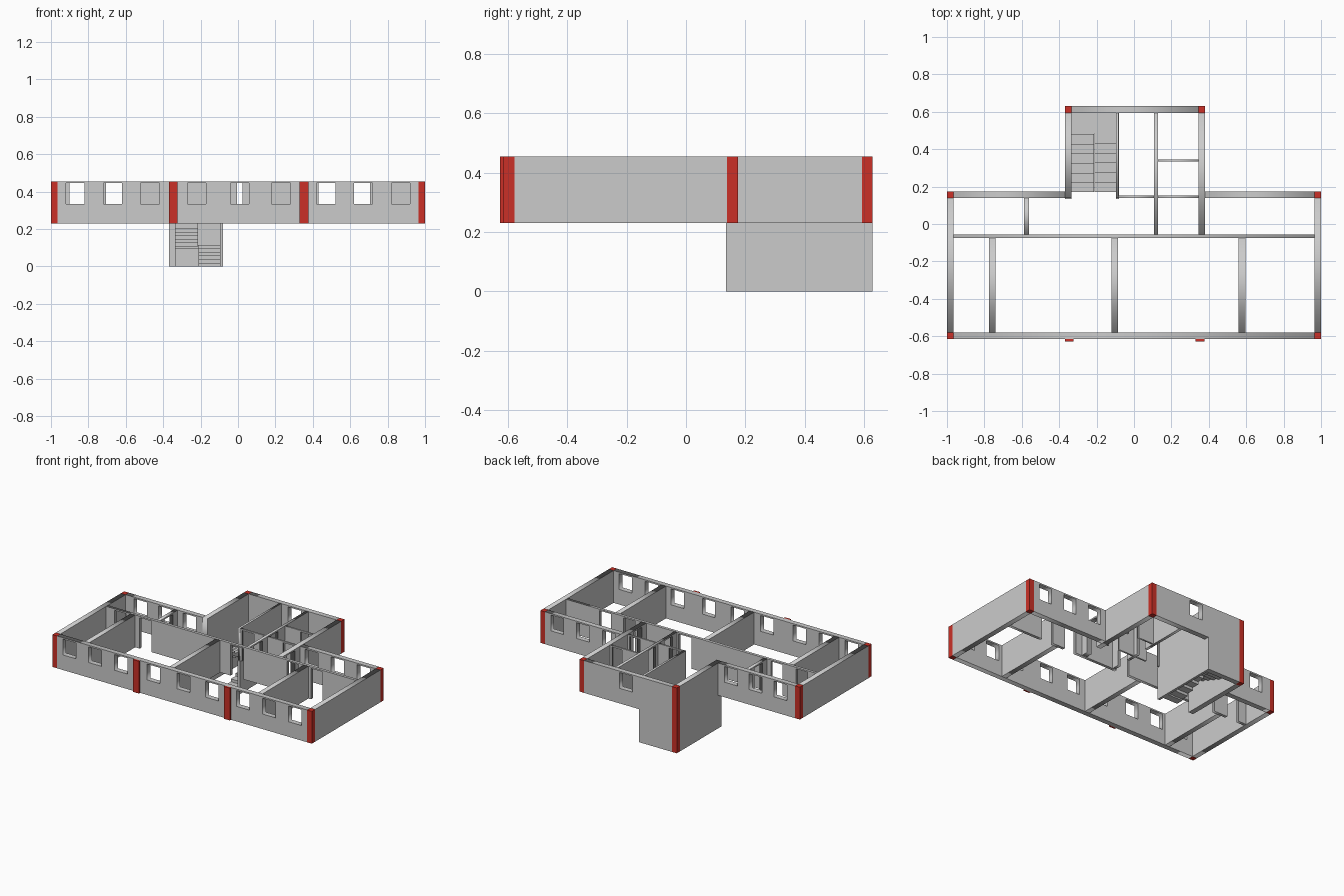
import bpy
from math import pi

if "Cube" in bpy.data.objects:
    bpy.data.objects.remove(bpy.data.objects["Cube"])

Z0, Z1 = 0.23, 0.455          # main floor level and wall top
SILL, HEAD = 0.335, 0.445     # window sill, opening head
red = bpy.data.materials.new("column_red")
red.diffuse_color = (0.6, 0.03, 0.02, 1)
red.use_nodes = True
red.node_tree.nodes["Principled BSDF"].inputs["Base Color"].default_value = red.diffuse_color


def link(name, mesh):
    ob = bpy.data.objects.new(name, mesh)
    bpy.context.collection.objects.link(ob)
    return ob


def box(name, x0, x1, y0, y1, z0, z1, mat=None):
    v = [(x, y, z) for x in (x0, x1) for y in (y0, y1) for z in (z0, z1)]
    f = [(0, 1, 3, 2), (4, 6, 7, 5), (0, 4, 5, 1), (2, 3, 7, 6), (0, 2, 6, 4), (1, 5, 7, 3)]
    me = bpy.data.meshes.new(name)
    me.from_pydata(v, [], f)
    if mat:
        me.materials.append(mat)
    return link(name, me)


def wall(name, axis, a, b, lo, hi, doors=(), windows=(), z0=Z0, z1=Z1):
    """Wall running a..b along axis, lo..hi thick; openings are (centre, width)."""
    outline = [(a, z0)]
    for c, w in sorted(doors):
        outline += [(c - w / 2, z0), (c - w / 2, HEAD), (c + w / 2, HEAD), (c + w / 2, z0)]
    loops = [outline + [(b, z0), (b, z1), (a, z1)]]
    for c, w in windows:
        loops.append([(c - w / 2, SILL), (c + w / 2, SILL), (c + w / 2, HEAD), (c - w / 2, HEAD)])
    cu = bpy.data.curves.new(name, 'CURVE')
    cu.dimensions, cu.fill_mode, cu.extrude = '2D', 'BOTH', (hi - lo) / 2
    for pts in loops:
        s = cu.splines.new('POLY')
        s.points.add(len(pts) - 1)
        for p, (u, z) in zip(s.points, pts):
            p.co = (u, z, 0, 1)
        s.use_cyclic_u = True
    tmp = link(name + "_profile", cu)
    dg = bpy.context.evaluated_depsgraph_get()
    me = bpy.data.meshes.new_from_object(tmp.evaluated_get(dg))
    bpy.data.objects.remove(tmp)
    ob = link(name, me)
    m = (lo + hi) / 2
    if axis == 'x':
        ob.rotation_euler, ob.location = (pi / 2, 0, 0), (0, m, 0)
    else:
        ob.rotation_euler, ob.location = (pi / 2, 0, pi / 2), (m, 0, 0)
    return ob


T = 0.036                                   # outer wall thickness
F, B, W = -0.615, 0.175, 0.63               # front, back and wing back faces
L, R = -0.37, 0.38                          # wing sides
win = lambda *xs: [(x, 0.1) for x in xs]

# Outer walls of the main block
wall("front_wall", 'x', -1 + T, 1 - T, F, F + T,
     windows=win(-.87, -.67, -.47, -.22, .01, .23, .47, .67, .87))
wall("left_wall", 'y', F + T, B - T, -1, -1 + T)
wall("right_wall", 'y', F + T, B - T, 1 - T, 1)
wall("back_left_wall", 'x', -1 + T, L, B - T, B, windows=win(-.85, -.66, -.47))
wall("back_right_wall", 'x', R, 1 - T, B - T, B, windows=win(.47, .67, .87))

# Rear wing walls
wall("wing_left_wall", 'y', B - T, W - T, L, L + T)
wall("wing_right_wall", 'y', -.055, W - T, R - T, R, doors=[(.04, .09)])
wall("wing_back_wall", 'x', L + T, R - T, W - T, W, windows=win(.02))

# Inner walls
wall("spine_wall", 'x', -1 + T, 1 - T, -.075, -.055,
     doors=[(-.855, .09), (-.66, .09), (.045, .1), (.475, .09), (.66, .09)])
for i, x in enumerate((-.775, -.12, .56)):
    wall(f"front_partition_{i + 1}", 'y', F + T, -.075, x, x + .035)
wall("rear_partition", 'y', -.055, B - T, -.587, -.562, doors=[(.04, .09)])
wall("wing_partition", 'y', -.055, W - T, .108, .128, doors=[(.04, .09), (.22, .08)])
wall("stair_wall", 'y', .14, W - T, -.097, -.082)
wall("wing_hall_wall", 'x', -.082, .108, .14, .152, doors=[(-.022, .094)])
wall("washroom_front_wall", 'x', .128, R - T, .14, .152, doors=[(.29, .08)])
wall("washroom_divider", 'x', .128, R - T, .333, .345, doors=[(.29, .08)])

# Lower stair shaft, open at the front and underneath
box("shaft_left_wall", L, L + T, .135, W - T, 0, Z0)
box("shaft_right_wall", -.097, -.08, .135, W, 0, Z0)
box("shaft_back_wall", L + T, -.097, W - T, W, 0, Z0)

# Half-turn stair: lower flight rises to the back, upper flight returns
N, Y0, Y1 = 6, .17, .48
run, rise = (Y1 - Y0) / N, Z0 / (2 * N)
for i in range(N):
    y, z = Y0 + i * run, (i + 1) * rise
    box(f"lower_step_{i + 1}", -.21, -.097, y, y + run, max(0, z - 1.5 * rise), z)
    y, z = Y1 - (i + 1) * run, Z0 / 2 + (i + 1) * rise
    box(f"upper_step_{i + 1}", L + T, -.215, y, y + run, z - 1.5 * rise, z)
box("stair_landing", L + T, -.097, Y1, W - T, Z0 / 2 - .02, Z0 / 2)

# Red corner columns
for s in (-1, 1):
    side = "left" if s < 0 else "right"
    x0, x1 = sorted((s, s * (1 - T)))
    box(f"front_{side}_column", x0, x1, F, F + T, Z0, Z1, red)
    box(f"back_{side}_column", x0, x1, B - T, B, Z0, Z1, red)
box("wing_left_column", L, L + T, W - T, W, 0, Z1, red)
box("wing_right_column", R - T, R, W - T, W, Z0, Z1, red)

# Red pilasters on the front
for i, x in enumerate((-.37, .33)):
    box(f"front_pilaster_{i + 1}", x, x + .047, -.628, F, Z0, Z1, red)
